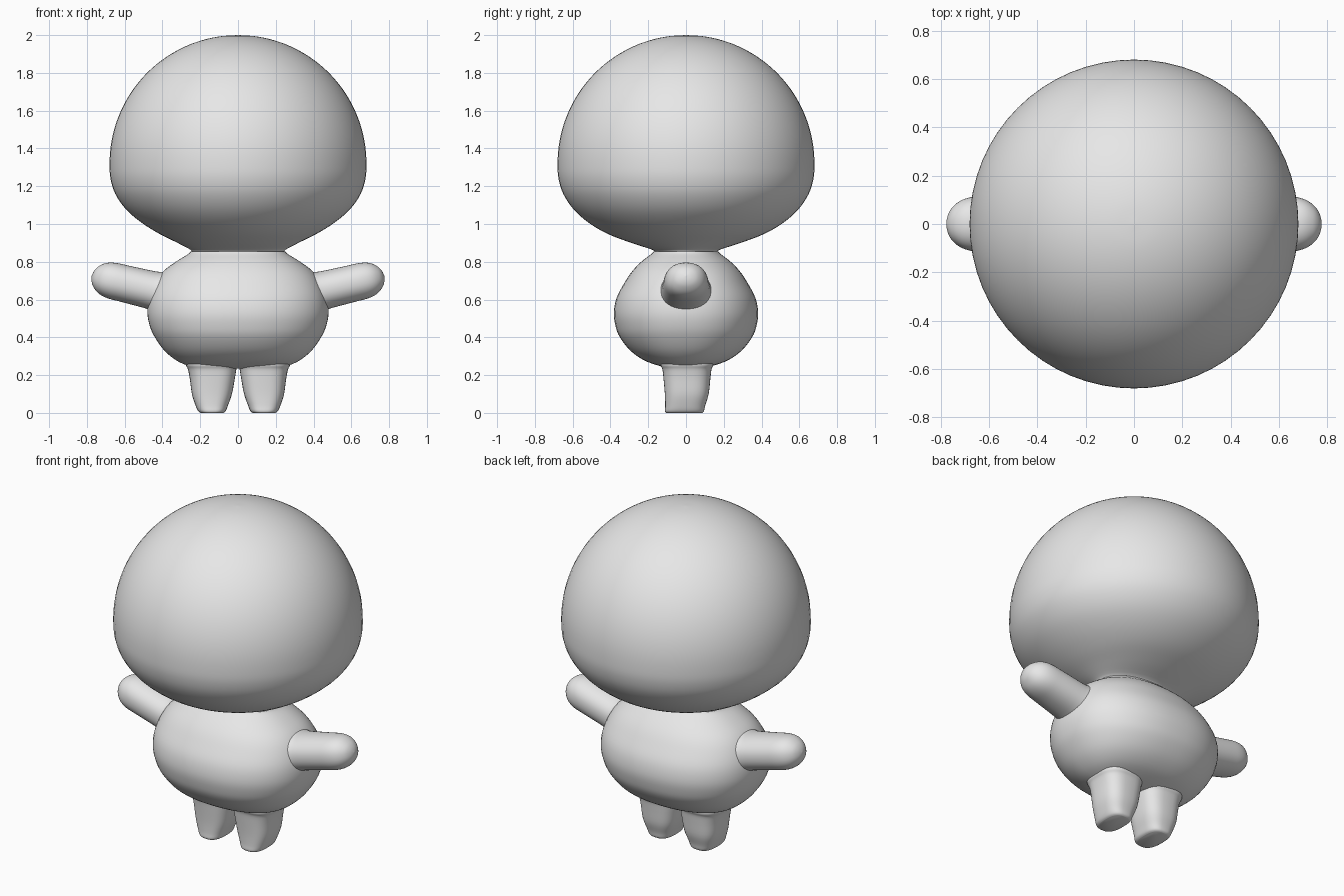
import bpy, bmesh, math
from mathutils import Matrix, Vector

if "Cube" in bpy.data.objects:
    bpy.data.objects.remove(bpy.data.objects["Cube"])

grey = bpy.data.materials.new("plain grey")
grey.diffuse_color = (0.8, 0.8, 0.8, 1)
grey.use_nodes = True
grey.node_tree.nodes["Principled BSDF"].inputs["Base Color"].default_value = grey.diffuse_color


def smooth_rings(rings, steps):
    """Catmull-Rom interpolation through the given rings."""
    out = []
    for i in range(len(rings) - 1):
        a, b, c, d = (rings[max(0, min(len(rings) - 1, i + k))] for k in (-1, 0, 1, 2))
        for s in range(steps):
            t = s / steps
            out.append([0.5 * (2 * q + (r - p) * t + (2 * p - 5 * q + 4 * r - w) * t * t
                               + (3 * q - p - 3 * r + w) * t ** 3)
                        for p, q, r, w in zip(a, b, c, d)])
    return out + [list(rings[-1])]


def loft(name, rings, power=2.0, sides=64, steps=4, matrix=None, mirror=False):
    """Skin superellipse rings given as (cx, cy, z, rx, ry)."""
    bm = bmesh.new()
    loops = []
    for cx, cy, z, rx, ry in smooth_rings(rings, steps):
        loop = []
        for k in range(sides):
            a = 2 * math.pi * k / sides
            c, s = math.cos(a), math.sin(a)
            x = math.copysign(abs(c) ** (2 / power), c) * max(rx, 0.0005)
            y = math.copysign(abs(s) ** (2 / power), s) * max(ry, 0.0005)
            loop.append(bm.verts.new((cx + x, cy + y, z)))
        loops.append(loop)
    for lo, hi in zip(loops, loops[1:]):
        for k in range(sides):
            j = (k + 1) % sides
            bm.faces.new((lo[k], lo[j], hi[j], hi[k]))
    bm.faces.new(loops[0][::-1])
    bm.faces.new(loops[-1])
    bmesh.ops.recalc_face_normals(bm, faces=bm.faces)
    if matrix:
        bm.transform(matrix)
    mesh = bpy.data.meshes.new(name)
    bm.to_mesh(mesh)
    bm.free()
    mesh.materials.append(grey)
    ob = bpy.data.objects.new(name, mesh)
    bpy.context.collection.objects.link(ob)
    if mirror:
        ob.modifiers.new("mirror", "MIRROR")
    bpy.ops.object.select_all(action='DESELECT')
    ob.select_set(True)
    bpy.context.view_layer.objects.active = ob
    bpy.ops.object.shade_smooth_by_angle(angle=math.radians(50))
    return ob


# Head: half sphere above, tapering to an oval neck below
head = [(0, 0, 0.845, 0.25, 0.17), (0, 0, 0.862, 0.25, 0.175), (0, 0, 0.90, 0.32, 0.29),
        (0, 0, 0.95, 0.42, 0.42), (0, 0, 1.01, 0.515, 0.52), (0, 0, 1.08, 0.595, 0.597),
        (0, 0, 1.16, 0.65, 0.65), (0, 0, 1.24, 0.675, 0.675)]
for i in range(13):
    a = math.radians(i * 7.5)
    r = 0.68 * math.cos(a)
    head.append((0, 0, 1.32 + 0.68 * math.sin(a), r, r))
loft("head", head)

# Body: wide rounded barrel
body = [(0, 0, z, rx, ry) for z, rx, ry in (
    (0.235, 0.20, 0.08), (0.25, 0.265, 0.145), (0.28, 0.33, 0.225), (0.33, 0.39, 0.295),
    (0.40, 0.44, 0.35), (0.46, 0.467, 0.373), (0.53, 0.48, 0.382), (0.61, 0.472, 0.367),
    (0.69, 0.44, 0.325), (0.75, 0.395, 0.285), (0.80, 0.33, 0.237), (0.84, 0.265, 0.185),
    (0.855, 0.25, 0.17))]
loft("body", body, power=2.25)

# Arms: rounded stubs tilted slightly upward
arm = [(0, 0, z, rx, ry) for z, rx, ry in (
    (0.0, 0.125, 0.14), (0.11, 0.112, 0.138), (0.16, 0.102, 0.13), (0.30, 0.098, 0.12),
    (0.38, 0.096, 0.112), (0.43, 0.083, 0.095), (0.465, 0.056, 0.065),
    (0.482, 0.028, 0.032), (0.488, 0.0, 0.0))]
place = Matrix.Translation(Vector((0.30, 0, 0.612))) @ Matrix.Rotation(math.radians(76.5), 4, 'Y')
loft("arms", arm, power=2.2, sides=40, matrix=place, mirror=True)

# Legs: short tapered blocks with rounded corners, flaring into the body
leg = [(0.138, -0.01, 0.0, 0.06, 0.095), (0.138, -0.008, 0.01, 0.073, 0.103),
       (0.139, -0.004, 0.04, 0.086, 0.106), (0.138, 0.004, 0.10, 0.106, 0.116),
       (0.136, 0.005, 0.18, 0.119, 0.124), (0.137, 0.005, 0.23, 0.128, 0.130),
       (0.14, 0.005, 0.26, 0.136, 0.14), (0.14, 0.005, 0.33, 0.13, 0.13)]
loft("legs", leg, power=2.8, sides=40, mirror=True)
